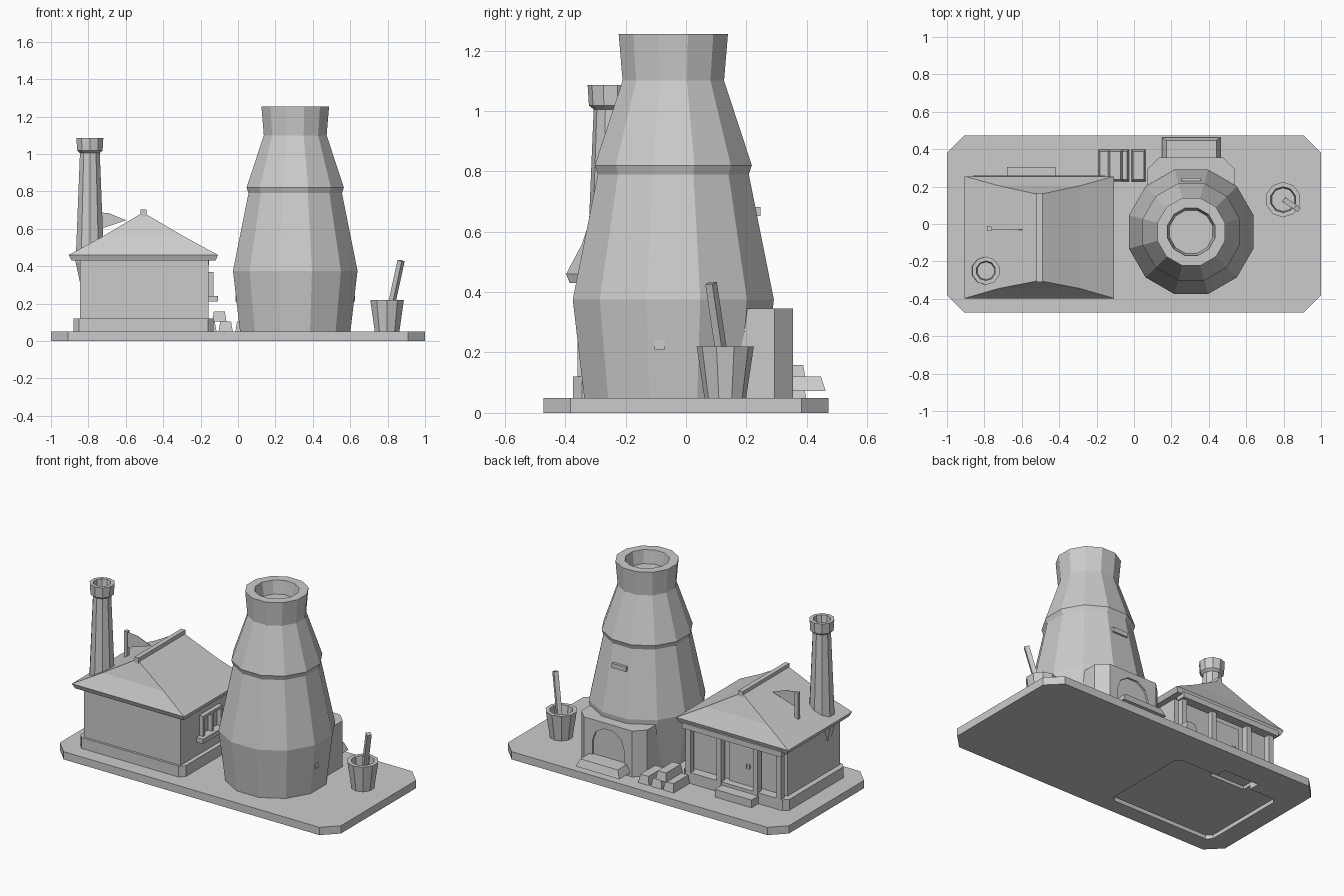
import bpy, bmesh, math
from mathutils import Vector

cube = bpy.data.objects.get("Cube")
if cube:
    bpy.data.objects.remove(cube)

clay = bpy.data.materials.new("plain grey")
clay.use_nodes = True
clay.diffuse_color = (0.6, 0.6, 0.6, 1)
clay.node_tree.nodes["Principled BSDF"].inputs["Base Color"].default_value = (0.6, 0.6, 0.6, 1)


def finish(name, bm):
    bmesh.ops.recalc_face_normals(bm, faces=bm.faces)
    mesh = bpy.data.meshes.new(name)
    bm.to_mesh(mesh)
    bm.free()
    mesh.materials.append(clay)
    obj = bpy.data.objects.new(name, mesh)
    bpy.context.collection.objects.link(obj)
    return obj


def loft(name, rings):
    """Skin a stack of equal-length point loops and cap both ends."""
    bm = bmesh.new()
    loops = [[bm.verts.new(p) for p in ring] for ring in rings]
    n = len(loops[0])
    for a, b in zip(loops, loops[1:]):
        for i in range(n):
            j = (i + 1) % n
            bm.faces.new((a[i], a[j], b[j], b[i]))
    bm.faces.new(loops[0][::-1])
    bm.faces.new(loops[-1])
    return finish(name, bm)


def rect(x0, x1, y0, y1, z):
    return [(x0, y0, z), (x1, y0, z), (x1, y1, z), (x0, y1, z)]


def chamfered(x0, x1, y0, y1, c, z):
    return [(x0 + c, y0, z), (x1 - c, y0, z), (x1, y0 + c, z), (x1, y1 - c, z),
            (x1 - c, y1, z), (x0 + c, y1, z), (x0, y1 - c, z), (x0, y0 + c, z)]


def box(name, x0, x1, y0, y1, z0, z1):
    return loft(name, [rect(x0, x1, y0, y1, z) for z in (z0, z1)])


def turned(name, cx, cy, sides, profile):
    """Faceted lathe with flat sides on the axes; radii are across flats."""
    k = 1 / math.cos(math.pi / sides)
    angles = [(i + 0.5) * math.tau / sides for i in range(sides)]
    return loft(name, [[(cx + r * k * math.cos(a), cy + r * k * math.sin(a), z)
                        for a in angles] for r, z in profile])


def rod(name, a, b, w):
    a, b = Vector(a), Vector(b)
    rot = (b - a).to_track_quat('Z', 'Y')
    ends = [[p + rot @ Vector((x, y, 0)) for x, y in
             ((-w, -w), (w, -w), (w, w), (-w, w))] for p in (a, b)]
    return loft(name, ends)


def carve(target, cutter):
    cutter.hide_render = True
    cutter.hide_viewport = True
    cut = target.modifiers.new("carve", 'BOOLEAN')
    cut.operation = 'DIFFERENCE'
    cut.solver = 'EXACT'
    cut.object = cutter


# Ground slab, with seats underneath for the house and its step
slab = loft("base_slab", [chamfered(-1, 1, -0.472, 0.472, 0.09, z) for z in (0, 0.05)])
carve(slab, loft("house_seat_cutter",
                 [chamfered(-0.875, -0.135, -0.37, 0.23, 0.03, z) for z in (-0.05, 0.025)]))
carve(slab, box("step_seat_cutter", -0.675, -0.425, 0.17, 0.3, -0.06, 0.06))

# House body
loft("house_plinth", [chamfered(-0.88, -0.13, -0.375, 0.235, 0.03, z) for z in (0.045, 0.12)])
box("house_walls", -0.845, -0.157, -0.36, 0.175, 0.1, 0.45)

# Hipped roof with a gentle flare at the eaves
loft("house_roof", [
    rect(-0.89, -0.12, -0.385, 0.245, 0.43),
    rect(-0.905, -0.107, -0.397, 0.255, 0.46),
    rect(-0.725, -0.287, -0.345, 0.205, 0.558),
    rect(-0.52, -0.495, -0.305, 0.16, 0.68)])
box("roof_ridge", -0.52, -0.49, -0.31, 0.165, 0.665, 0.702)

# Back porch: posts, top beam, door and step
for x in (-0.825, -0.66, -0.4, -0.18):
    box("porch_post", x - 0.017, x + 0.017, 0.2, 0.238, 0.08, 0.44)
box("porch_beam", -0.86, -0.155, 0.2, 0.26, 0.405, 0.44)
box("house_door", -0.62, -0.44, 0.17, 0.19, 0.12, 0.39)
turned("door_knob", -0.58, 0.195, 6, [(0.012, 0.235), (0.012, 0.26)])
box("door_step", -0.68, -0.42, 0.2, 0.305, 0.045, 0.1)

# Side window: frame bars and sill
for y in (-0.16, -0.07, 0.02):
    box("window_bar", -0.165, -0.13, y - 0.009, y + 0.009, 0.23, 0.36)
box("window_head", -0.165, -0.13, -0.169, 0.029, 0.352, 0.37)
box("window_sill", -0.165, -0.108, -0.2, 0.06, 0.21, 0.24)

# Chimney with an open pot
turned("chimney", -0.792, -0.25, 10, [
    (0.05, 0.3), (0.076, 0.42), (0.071, 0.55), (0.053, 1.005), (0.068, 1.018),
    (0.072, 1.085), (0.05, 1.085), (0.045, 1.04)])

# Pennant on the roof
box("flag_pole", -0.787, -0.763, -0.037, -0.013, 0.48, 0.695)
loft("pennant", [[(-0.765, y, 0.69), (-0.69, y, 0.683), (-0.597, y, 0.645), (-0.765, y, 0.59)]
                 for y in (-0.031, -0.029)])

# Bottle kiln
KX, KY = 0.306, -0.042
turned("kiln_body", KX, KY, 12, [
    (0.29, 0.002), (0.295, 0.05), (0.333, 0.375), (0.25, 0.79), (0.26, 0.82), (0.168, 1.1),
    (0.181, 1.255), (0.127, 1.255), (0.115, 1.17)])
box("kiln_damper", KX - 0.052, KX + 0.052, 0.15, 0.247, 0.652, 0.682)
for side in (-1, 1):
    a, b = sorted((KX + side * 0.28, KX + side * 0.32))
    box("kiln_spy_hole", a, b, -0.105, -0.07, 0.21, 0.242)

# Firebox with a shallow arched mouth and ledge
firebox = loft("firebox", [chamfered(0.072, 0.54, -0.1, 0.355, 0.062, z) for z in (0.002, 0.345)])
arch = [(KX - 0.112, 0.07), (KX + 0.112, 0.07)]
arch += [(KX + 0.112 * math.cos(t), 0.21 + 0.1 * math.sin(t))
         for t in [i * math.pi / 5 for i in range(6)]]
carve(firebox, loft("arch_cutter", [[(x, y, z) for x, z in arch] for y in (0.343, 0.4)]))
loft("hearth_ledge", [rect(0.15, 0.462, 0.33, 0.463, 0.072),
                      rect(0.173, 0.44, 0.33, 0.447, 0.12)])

# Stack of tapered bricks
for x, z in ((-0.153, 0.05), (-0.066, 0.05), (0.024, 0.05), (-0.1, 0.105)):
    loft("brick", [rect(x - 0.038, x + 0.038, 0.228, 0.398, z),
                   rect(x - 0.029, x + 0.029, 0.238, 0.388, z + 0.053)])

# Bucket and its stirring stick
turned("bucket", 0.797, 0.13, 10, [
    (0.065, 0.045), (0.09, 0.22), (0.066, 0.22), (0.06, 0.16)])
rod("stirring_stick", (0.8, 0.132, 0.1), (0.872, 0.083, 0.43), 0.014)
